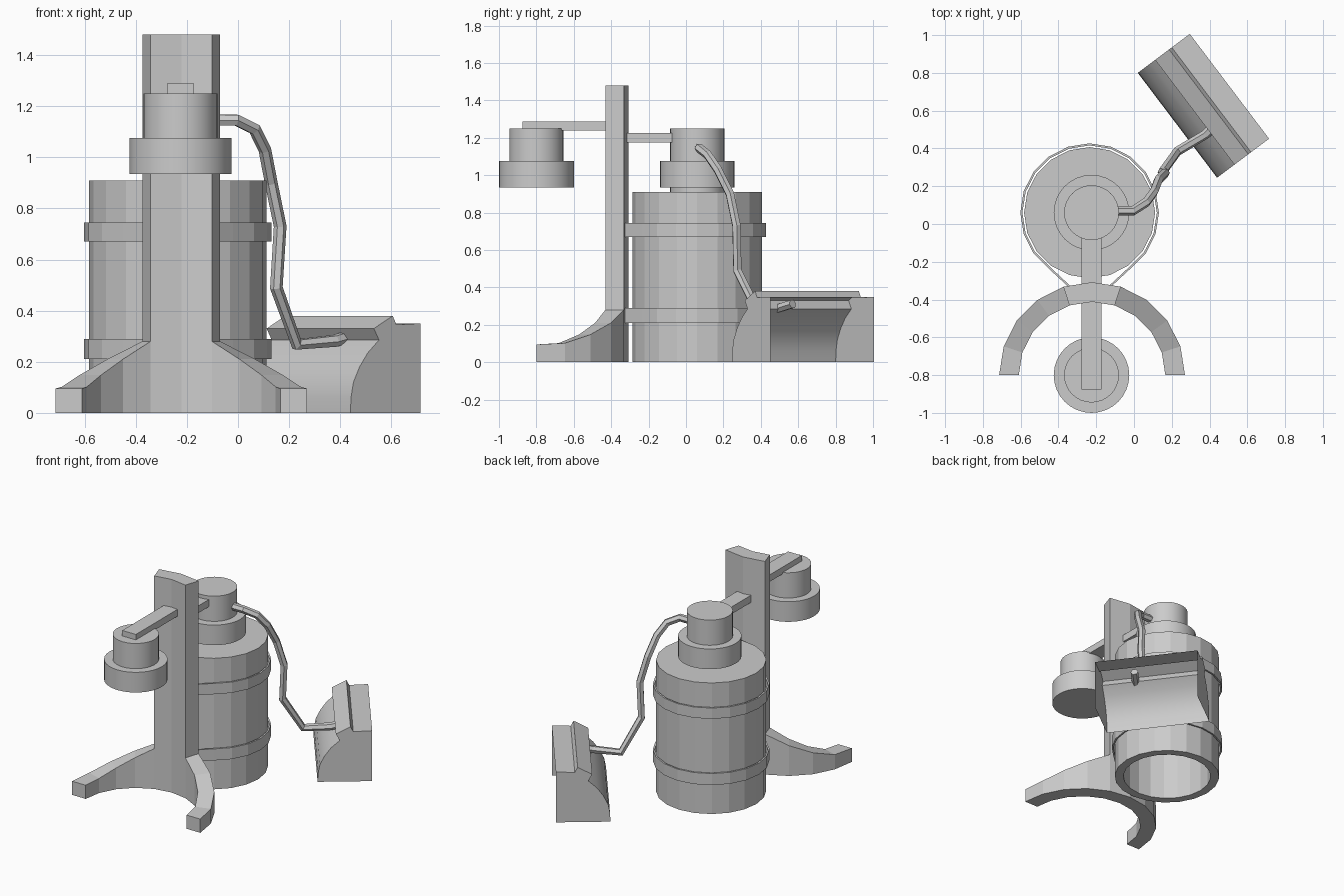
import bpy, bmesh
from math import cos, sin, pi, radians
from mathutils import Vector

if "Cube" in bpy.data.objects:
    bpy.data.objects.remove(bpy.data.objects["Cube"])

TANK = (-0.235, 0.06)      # tank axis
STAND = (-0.222, -0.80)    # centre of the curved stand and of the hanging lamp


def make(name, verts, faces, smooth=False):
    me = bpy.data.meshes.new(name)
    me.from_pydata(verts, [], faces)
    bm = bmesh.new()
    bm.from_mesh(me)
    bmesh.ops.recalc_face_normals(bm, faces=bm.faces)
    bm.to_mesh(me)
    bm.free()
    ob = bpy.data.objects.new(name, me)
    bpy.context.collection.objects.link(ob)
    if smooth:
        bpy.ops.object.select_all(action='DESELECT')
        ob.select_set(True)
        bpy.context.view_layer.objects.active = ob
        bpy.ops.object.shade_smooth_by_angle(angle=radians(30))
    return ob


def lathe(name, centre, profile, n, smooth=False):
    """Turn a (radius, z) profile; both ends are capped."""
    verts, faces = [], []
    for r, z in profile:
        for i in range(n):
            a = 2 * pi * i / n
            verts.append((centre[0] + r * cos(a), centre[1] + r * sin(a), z))
    for k in range(len(profile) - 1):
        for i in range(n):
            j = (i + 1) % n
            faces.append((k * n + i, k * n + j, (k + 1) * n + j, (k + 1) * n + i))
    faces.append(tuple(range(n)))
    faces.append(tuple(range((len(profile) - 1) * n, len(profile) * n)))
    return make(name, verts, faces, smooth)


def strip(name, outer, inner, z0, tops, caps=(True, True)):
    """Wall between two plan outlines, with a top height for each station."""
    verts, faces = [], []
    for (ox, oy), (ix, iy), z in zip(outer, inner, tops):
        verts += [(ox, oy, z0), (ox, oy, z), (ix, iy, z), (ix, iy, z0)]
    m = len(outer)
    for k in range(m - 1):
        for i in range(4):
            j = (i + 1) % 4
            faces.append((4 * k + i, 4 * k + j, 4 * k + 4 + j, 4 * k + 4 + i))
    if caps[0]:
        faces.append((0, 1, 2, 3))
    if caps[1]:
        faces.append(tuple(4 * (m - 1) + i for i in range(4)))
    return make(name, verts, faces)


def arc(c, r, degs):
    return [(c[0] + r * cos(radians(d)), c[1] + r * sin(radians(d))) for d in degs]


def box(name, x0, x1, y0, y1, z0, z1):
    return strip(name, [(x0, y0), (x0, y1)], [(x1, y0), (x1, y1)], z0, [z1, z1])


# Tank, hollow from below
lathe("tank", TANK, [(0.29, 0.855), (0.29, 0), (0.347, 0), (0.347, 0.91)], 20)

# Valve on the tank and the matching hanging lamp
HEAD = [(0.2, 0.935), (0.2, 1.075), (0.145, 1.075), (0.145, 1.25)]
lathe("tank_valve", (-0.225, 0.06), [(0.145, 0.91), (0.145, 0.935)] + HEAD, 32, True)
lathe("hanging_lamp", (-0.225, -0.80), HEAD, 32, True)

# Bands around the tank, reaching forward to the stand
degs = [-54 + 18 * i for i in range(17)]


def band_outline(r, dx, y):
    return ([(TANK[0] + dx, y)] + arc(TANK, r, degs) + [(TANK[0] - dx, y)])


for label, z0, z1 in (("lower", 0.21, 0.29), ("upper", 0.67, 0.745)):
    out = band_outline(0.367, 0.115, -0.33)
    inn = band_outline(0.356, 0.102, -0.328)
    strip(label + "_band", out, inn, z0, [z1] * len(out))

# Curved stand: column and two sweeping legs
R_OUT, R_IN = 0.492, 0.388
col = [72, 90, 108]
strip("stand_column", arc(STAND, R_OUT, col), arc(STAND, R_IN, col), 0, [1.48] * 3)
leg = [72, 54, 36, 18, 0]
leg_tops = [0.28, 0.21, 0.148, 0.102, 0.095]
for label, angles in (("right", leg), ("left", [180 - d for d in leg])):
    strip(label + "_leg", arc(STAND, R_OUT, angles), arc(STAND, R_IN, angles),
          0, leg_tops, (False, True))

# Arms from the column
box("lamp_arm", -0.277, -0.172, -0.875, -0.40, 1.24, 1.288)
box("valve_arm", -0.277, -0.172, -0.32, -0.07, 1.175, 1.225)

# Hose
path = [(-0.10, 0.07, 1.145), (-0.005, 0.07, 1.145), (0.065, 0.115, 1.11),
        (0.105, 0.17, 1.03), (0.13, 0.235, 0.90), (0.165, 0.27, 0.73),
        (0.15, 0.275, 0.49), (0.23, 0.385, 0.268), (0.38, 0.475, 0.282),
        (0.475, 0.57, 0.312)]
cu = bpy.data.curves.new("hose", 'CURVE')
cu.dimensions = '3D'
cu.bevel_depth = 0.025
cu.bevel_resolution = 1
cu.use_fill_caps = True
sp = cu.splines.new('POLY')
sp.points.add(len(path) - 1)
for p, co in zip(sp.points, path):
    p.co = (*co, 1)
sp.use_smooth = False
bpy.context.collection.objects.link(bpy.data.objects.new("hose", cu))

# Face mask: thin shell, open at the back and underneath
origin = Vector((0.02, 0.80, 0))
u = Vector((0.603, -0.797, 0)) * 0.696
v = Vector((0.80, 0.60, 0))
prof = [(0, 0), (0.003, 0.06), (0.015, 0.12), (0.045, 0.18), (0.085, 0.235),
        (0.14, 0.285), (0.115, 0.33), (0.207, 0.38), (0.225, 0.345),
        (0.344, 0.35), (0.344, 0)]
n = len(prof)
verts = [origin + u * s + v * d + Vector((0, 0, z)) for s in (0, 1) for d, z in prof]
faces = [(i, i + 1, n + i + 1, n + i) for i in range(n - 2)]
faces += [tuple(range(n)), tuple(range(n, 2 * n))]
make("face_mask", verts, faces, True)
